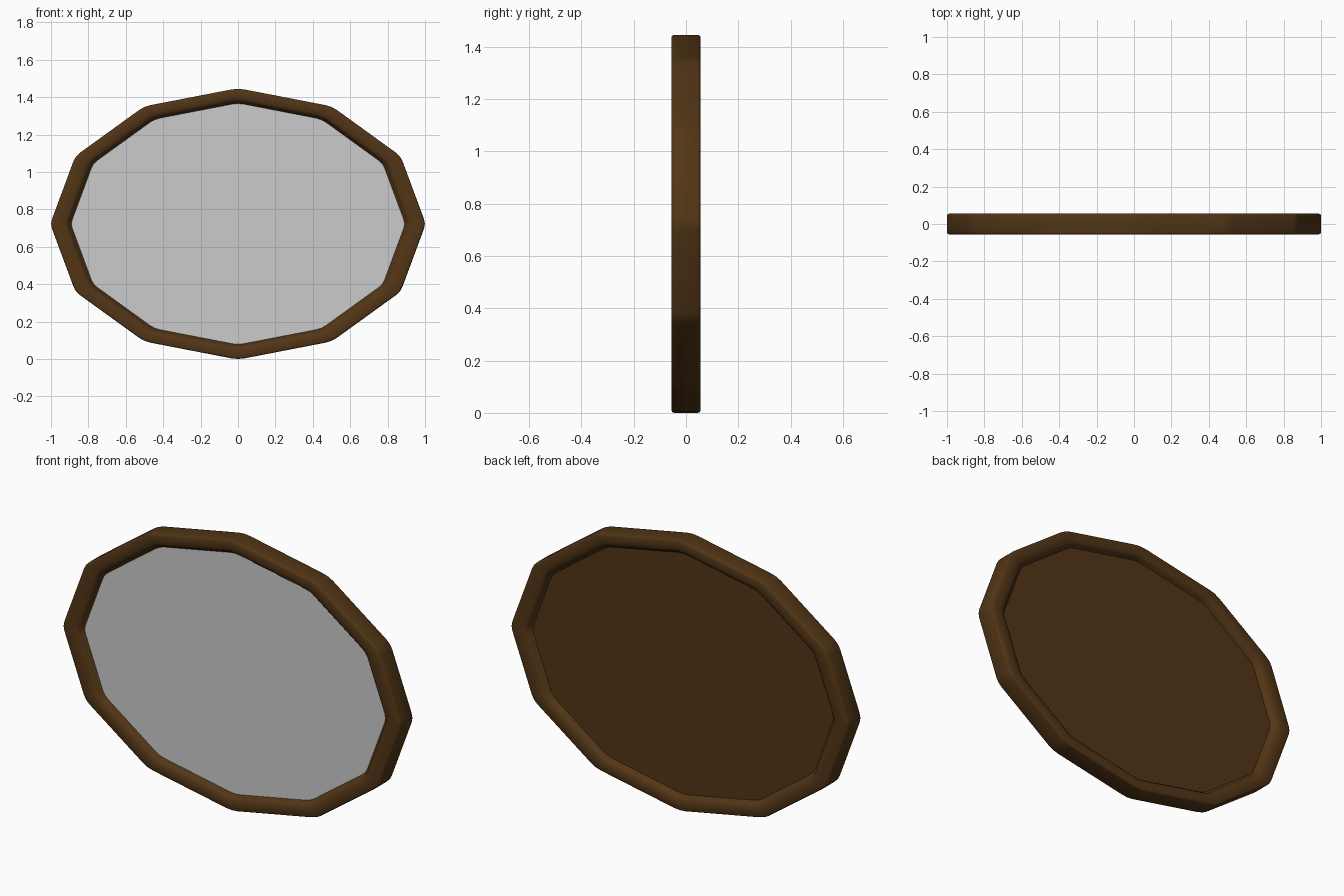
import bpy, bmesh, math
from mathutils import Vector

if "Cube" in bpy.data.objects:
    bpy.data.objects.remove(bpy.data.objects["Cube"])

SIDES, RX, RZ = 12, 1.004, 0.7255
CZ = 0.7225


def outline():
    """Twelve-sided unit polygon with slightly rounded corners."""
    c = [Vector((math.cos(i * math.tau / SIDES), math.sin(i * math.tau / SIDES)))
         for i in range(SIDES)]
    pts = []
    for i in range(SIDES):
        a = c[i].lerp(c[i - 1], 0.07)
        b = c[i].lerp(c[(i + 1) % SIDES], 0.07)
        pts += [a, (a + 2 * c[i] + b) / 4, b]
    return pts


def ring(bm, scale, y):
    return [bm.verts.new((p.x * RX * scale, y, CZ + p.y * RZ * scale)) for p in outline()]


def finish(bm, name, mat=None):
    bmesh.ops.recalc_face_normals(bm, faces=bm.faces)
    me = bpy.data.meshes.new(name)
    bm.to_mesh(me)
    bm.free()
    ob = bpy.data.objects.new(name, me)
    bpy.context.collection.objects.link(ob)
    if mat:
        me.materials.append(mat)
    bpy.ops.object.select_all(action='DESELECT')
    ob.select_set(True)
    bpy.context.view_layer.objects.active = ob
    bpy.ops.object.shade_smooth_by_angle(angle=math.radians(50))
    return ob


def disc(name, scale, y0, y1, mat=None):
    bm = bmesh.new()
    a, b = ring(bm, scale, y0), ring(bm, scale, y1)
    bm.faces.new(a)
    bm.faces.new(b)
    n = len(a)
    for i in range(n):
        j = (i + 1) % n
        bm.faces.new((a[i], a[j], b[j], b[i]))
    return finish(bm, name, mat)


wood = bpy.data.materials.new("dark_wood")
wood.diffuse_color = (0.085, 0.036, 0.008, 1)
wood.use_nodes = True
wood.node_tree.nodes["Principled BSDF"].inputs["Base Color"].default_value = wood.diffuse_color

# Frame: half profile (scale, depth) mirrored front to back, swept round the outline
half = [(1.0, 0.046), (0.997, 0.052), (0.99, 0.055), (0.945, 0.055),
        (0.92, 0.05), (0.908, 0.043), (0.905, 0.034), (0.888, 0.022)]
profile = [(s, -y) for s, y in half] + [(s, y) for s, y in reversed(half)]
bm = bmesh.new()
rings = [ring(bm, s, y) for s, y in profile]
n = len(rings[0])
for k in range(len(rings)):
    r0, r1 = rings[k], rings[(k + 1) % len(rings)]
    for i in range(n):
        j = (i + 1) % n
        bm.faces.new((r0[i], r0[j], r1[j], r1[i]))
finish(bm, "frame", wood)

# Mirror glass in front, wooden panel behind
disc("mirror_glass", 0.893, -0.024, -0.002)
disc("back_panel", 0.893, 0.0, 0.024, wood)
